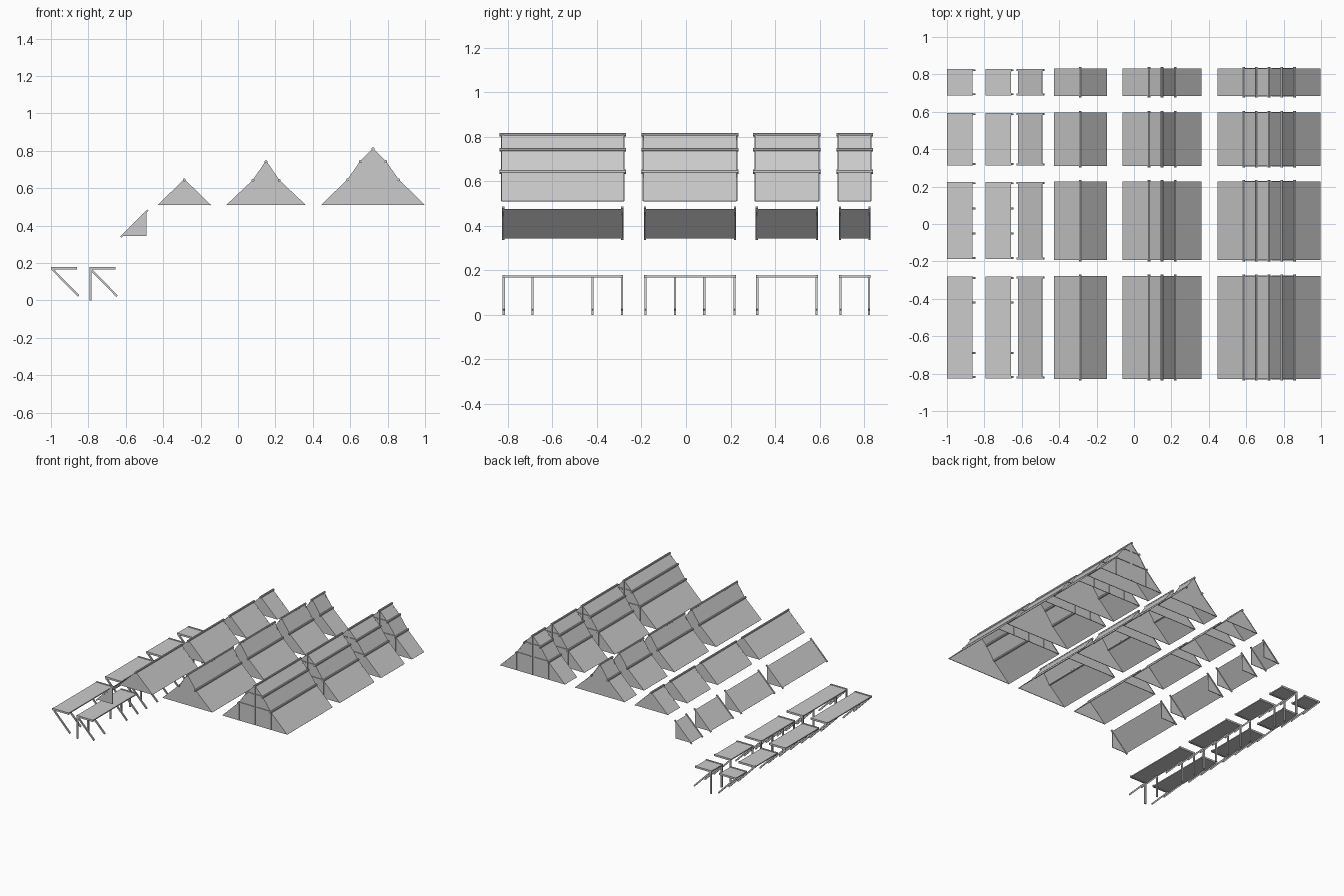
import bpy
from mathutils import Vector

cube = bpy.data.objects.get("Cube")
if cube:
    bpy.data.objects.remove(cube, do_unlink=True)

grey = bpy.data.materials.new("light_grey")
grey.use_nodes = True
grey.diffuse_color = (0.6, 0.6, 0.6, 1)
grey.node_tree.nodes["Principled BSDF"].inputs["Base Color"].default_value = (0.6, 0.6, 0.6, 1)


def make(name, verts, faces):
    mesh = bpy.data.meshes.new(name)
    mesh.from_pydata(verts, [], faces)
    mesh.materials.append(grey)
    obj = bpy.data.objects.new(name, mesh)
    bpy.context.collection.objects.link(obj)
    return obj


def prism(name, profile, y0, y1):
    """Extrude a closed xz profile from y0 to y1."""
    n = len(profile)
    verts = [(x, y, z) for y in (y0, y1) for x, z in profile]
    faces = [tuple(range(n)), tuple(range(2 * n - 1, n - 1, -1))]
    faces += [(i, i + n, (i + 1) % n + n, (i + 1) % n) for i in range(n)]
    return make(name, verts, faces)


def bar(name, a, b, y, width=0.012, depth=0.012):
    """Straight timber in the xz plane from a to b, centred on y."""
    a, b = Vector(a), Vector(b)
    d = (b - a).normalized() * width / 2
    side = Vector((-d.y, d.x))
    return prism(name, [a + side, a - side, b - side, b + side], y - depth / 2, y + depth / 2)


def beam(name, x, z, y0, y1, w=0.014, h=0.016):
    """Lengthwise timber with chamfered edges."""
    c = 0.004
    w, h = w / 2, h / 2
    corners = [(w, h - c), (w - c, h), (c - w, h), (-w, h - c),
               (-w, c - h), (c - w, -h), (w - c, -h), (w, c - h)]
    return prism(name, [(x + u, z + v) for u, v in corners], y0, y1)


def sheet(name, line, y0, y1, thickness=0.004):
    """Thin covering that follows an open xz line."""
    n = len(line)
    verts = [(x, y, z) for y in (y0, y1) for x, z in line]
    obj = make(name, verts, [(i, i + 1, i + n + 1, i + n) for i in range(n - 1)])
    solid = obj.modifiers.new("thickness", "SOLIDIFY")
    solid.thickness = thickness
    solid.offset = 0
    return obj


def canopy(x, y0, y1, legs, posts):
    """Flat awning on diagonal braces, with optional upright posts."""
    ends = (y0 + 0.006, y1 - 0.006)
    prism("canopy_panel", [(x, 0.168), (x + 0.137, 0.168), (x + 0.137, 0.176), (x, 0.176)], y0, y1)
    for y in ends:
        bar("canopy_edge_beam", (x, 0.172), (x + 0.14, 0.172), y, 0.014)
    for y in legs:
        bar("canopy_brace", (x + 0.006, 0.168), (x + 0.148, 0.023), y, 0.011, 0.01)
        if posts:
            bar("canopy_post", (x + 0.006, 0), (x + 0.006, 0.17), y, 0.012, 0.01)


def lean_to(y0, y1):
    """Single slope with triangular cheeks and edge rafters."""
    low, high, corner = (-0.62, 0.345), (-0.49, 0.475), (-0.49, 0.345)
    sheet("lean_to_slope", [low, high], y0, y1)
    for y in (y0 + 0.004, y1 - 0.004):
        prism("lean_to_cheek", [low, corner, high], y - 0.002, y + 0.002)
        bar("lean_to_rafter", (-0.626, 0.339), (-0.482, 0.483), y, 0.009, 0.01)


def roof(cx, half, y0, y1, framed=False):
    """Symmetric roof; half lists (offset, z) from the eave to the ridge."""
    line = [(cx - u, z) for u, z in half] + [(cx + u, z) for u, z in half[-2::-1]]
    sheet("roof_covering", line, y0, y1)
    for y, out in ((y0, -1), (y1, 1)):
        prism("roof_gable", line, y - 0.002, y + 0.002)
        for a, b in zip(line, line[1:]):
            bar("roof_verge", a, b, y, 0.004, 0.008)
        if framed:
            face = y + out * 0.004
            for u, z in half[1:-1]:
                for s in (-1, 1):
                    bar("gable_tie_beam", (cx + s * 0.012, z + 0.004), (cx + s * u, z + 0.004), face, 0.008, 0.006)
            bar("gable_king_post", (cx, 0.512), (cx, half[-1][1] - 0.01), face, 0.008, 0.005)
            for s in (-1, 1):
                x, z = cx + s * half[1][0], half[1][1]
                bar("gable_queen_post", (x, 0.512), (x, z), face, 0.008, 0.005)
    beam("ridge_beam", cx, half[-1][1] - 0.002, y0 - 0.012, y1 + 0.012)
    for u, z in half[1:-1]:
        for s in (-1, 1):
            beam("roof_purlin", cx + s * u, z, y0 - 0.012, y1 + 0.012)


# Four lengths of every module, with inner leg positions for the longer ones
rows = [(-0.825, -0.282, (-0.69, -0.42)), (-0.188, 0.224, (-0.05, 0.082)),
        (0.314, 0.593, ()), (0.688, 0.828, ())]
simple = [(0.14, 0.51), (0, 0.646)]
curved = [(0.21, 0.51), (0.07, 0.642), (0, 0.744)]
tall = [(0.275, 0.51), (0.136, 0.645), (0.068, 0.742), (0, 0.812)]

for y0, y1, inner in rows:
    legs = (y0 + 0.006, *inner, y1 - 0.006)
    canopy(-1.0, y0, y1, legs, False)
    canopy(-0.795, y0, y1, legs, True)
    lean_to(y0, y1)
    roof(-0.287, simple, y0, y1)
    roof(0.15, curved, y0, y1)
    roof(0.722, tall, y0, y1, True)
